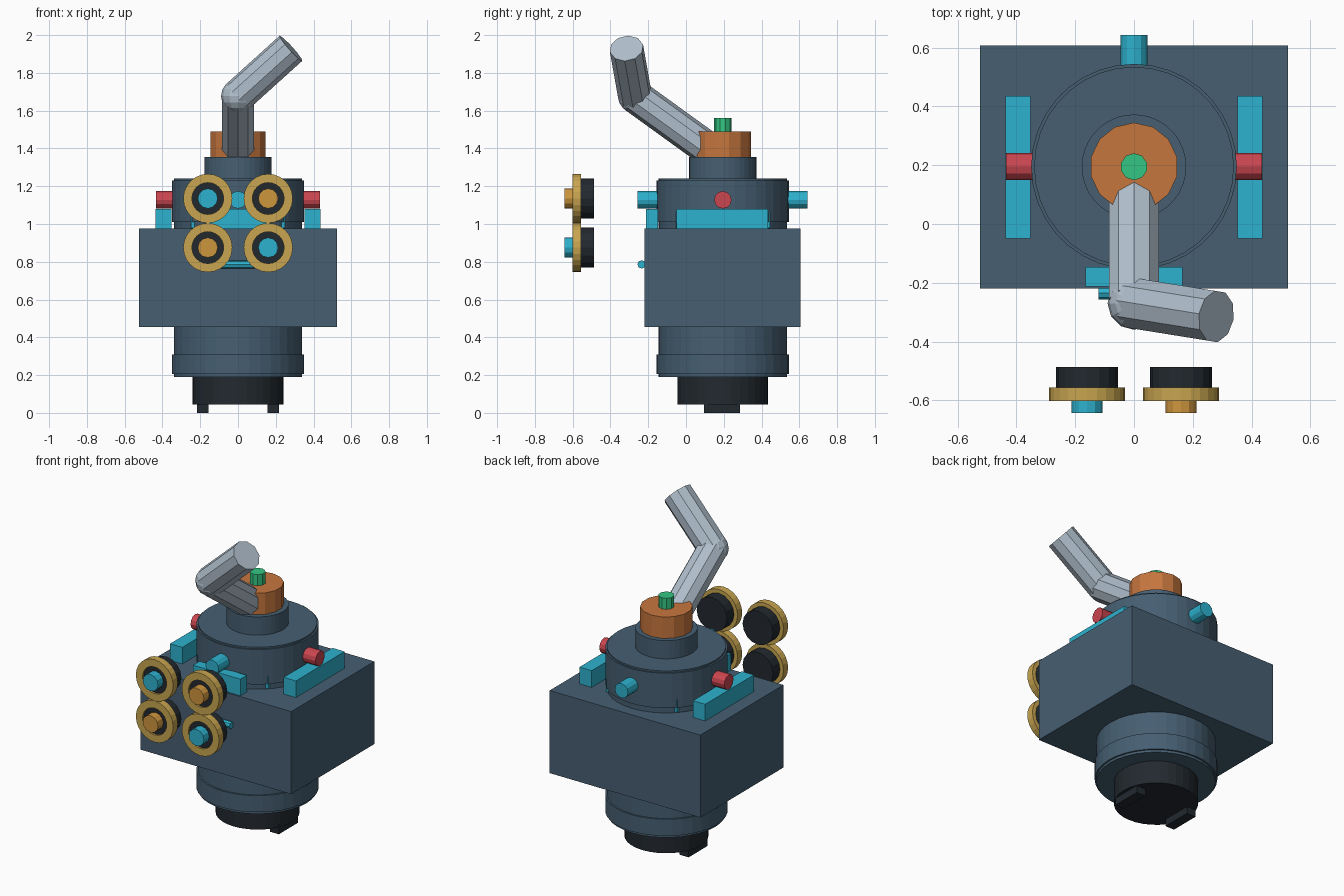
import bpy, bmesh, math
from mathutils import Vector, Matrix

cube = bpy.data.objects.get("Cube")
if cube:
    bpy.data.objects.remove(cube, do_unlink=True)


def material(name, rgb):
    m = bpy.data.materials.new(name)
    m.use_nodes = True
    col = (*rgb, 1)
    m.diffuse_color = col
    m.node_tree.nodes["Principled BSDF"].inputs["Base Color"].default_value = col
    return m


STEEL = material("slate blue", (.061, .114, .168))
TEAL = material("teal", (.027, .445, .62))
RED = material("red", (.60, .061, .08))
GOLD = material("gold", (.577, .376, .08))
AMBER = material("amber", (.617, .305, .048))
COPPER = material("copper", (.565, .181, .048))
BLACK = material("charcoal", (.016, .022, .028))
GREEN = material("green", (.034, .565, .223))
SILVER = material("silver", (.43, .515, .597))
CY = 0.195  # depth of the main axis


def finish(name, bm, mat):
    bmesh.ops.recalc_face_normals(bm, faces=bm.faces)
    me = bpy.data.meshes.new(name)
    bm.to_mesh(me)
    bm.free()
    me.materials.append(mat)
    ob = bpy.data.objects.new(name, me)
    bpy.context.collection.objects.link(ob)
    return ob


def box(name, lo, hi, mat):
    lo, hi = Vector(lo), Vector(hi)
    bm = bmesh.new()
    bmesh.ops.create_cube(bm, size=1, matrix=Matrix.Translation((lo + hi) / 2)
                          @ Matrix.Diagonal((*(hi - lo), 1)))
    return finish(name, bm, mat)


def rod(name, a, b, r, n, mat):
    a, b = Vector(a), Vector(b)
    d = b - a
    bm = bmesh.new()
    m = Matrix.Translation((a + b) / 2) @ d.to_track_quat('Z', 'Y').to_matrix().to_4x4()
    bmesh.ops.create_cone(bm, cap_ends=True, segments=n, radius1=r, radius2=r,
                          depth=d.length, matrix=m)
    return finish(name, bm, mat)


def lathe(name, profile, matrix, n, mat, closed=False):
    """Spin (radius, height) points about z, then place with the matrix."""
    bm = bmesh.new()
    vs = [bm.verts.new((r, 0, h)) for r, h in profile]
    pairs = list(zip(vs, vs[1:])) + ([(vs[-1], vs[0])] if closed else [])
    es = [bm.edges.new(p) for p in pairs]
    bmesh.ops.spin(bm, geom=vs + es, cent=(0, 0, 0), axis=(0, 0, 1),
                   angle=2 * math.pi, steps=n)
    bmesh.ops.remove_doubles(bm, verts=bm.verts, dist=1e-4)
    bm.transform(matrix)
    return finish(name, bm, mat)


# Housing, turned core and neck
box("housing", (-.525, -.22, .455), (.525, .607, .975), STEEL)
lathe("core", [(0, .19), (.34, .19), (.34, .205), (.35, .205), (.35, .31), (.34, .31),
               (.34, 1.01), (.35, 1.01), (.35, 1.23), (.34, 1.23), (.34, 1.24),
               (.178, 1.24), (.178, 1.355), (0, 1.355)],
      Matrix.Translation((0, CY, 0)), 36, STEEL)
box("inner_block", (-.2485, CY - .2485, .98), (.2485, CY + .2485, 1.06), TEAL)

# Base and feet
rod("base", (0, CY, .045), (0, CY, .195), .24, 32, BLACK)
for side, s in (("left", 1), ("right", -1)):
    x = sorted((s * .155, s * .218))
    box(side + "_foot", (x[0], .095, 0), (x[1], .285, .06), BLACK)

# Cap and knob
rod("cap", (0, CY, 1.35), (0, CY, 1.49), .15, 14, COPPER)
rod("knob", (0, CY, 1.48), (0, CY, 1.56), .046, 10, GREEN)

# Bent exhaust pipe with a rounded elbow
start, elbow, tip = (0, .12, 1.395), (0, -.27, 1.677), (.28, -.315, 1.93)
rod("pipe_lower", start, elbow, .09, 10, SILVER)
rod("pipe_upper", elbow, tip, .09, 10, SILVER)
bm = bmesh.new()
bmesh.ops.create_uvsphere(bm, u_segments=12, v_segments=8, radius=.09,
                          matrix=Matrix.Translation(elbow))
finish("pipe_elbow", bm, SILVER)

# Side rails and side pegs
for side, s in (("left", 1), ("right", -1)):
    x = sorted((s * .353, s * .438))
    box(side + "_rail", (x[0], -.05, .97), (x[1], .435, 1.08), TEAL)
    rod(side + "_peg", (s * .3, CY, 1.128), (s * .435, CY, 1.128), .046, 12, RED)

# Front bar, front handle, front and back pegs
box("front_bar", (-.165, -.212, .97), (.165, -.147, 1.08), TEAL)
rod("front_handle", (-.12, -.235, .786), (.12, -.235, .786), .022, 8, TEAL)
rod("front_peg", (0, -.258, 1.128), (0, -.1, 1.128), .046, 12, TEAL)
rod("back_peg", (0, .5, 1.128), (0, .643, 1.128), .046, 12, TEAL)

# Four dials in front: drum, rim and hub
for row, z in (("upper", 1.135), ("lower", .875)):
    for side, x in (("left", .16), ("right", -.16)):
        name = f"{row}_{side}_dial"
        hub = TEAL if (row == "upper") == (side == "right") else AMBER
        rod(name + "_drum", (x, -.59, z), (x, -.486, z), .106, 16, BLACK)
        place = Matrix.Translation((x, 0, z)) @ Matrix.Rotation(math.pi / 2, 4, 'X')
        lathe(name + "_rim", [(.084, .556), (.13, .556), (.13, .602), (.084, .602)],
              place, 24, GOLD, closed=True)
        rod(name + "_hub", (x, -.643, z), (x, -.585, z), .053, 12, hub)
